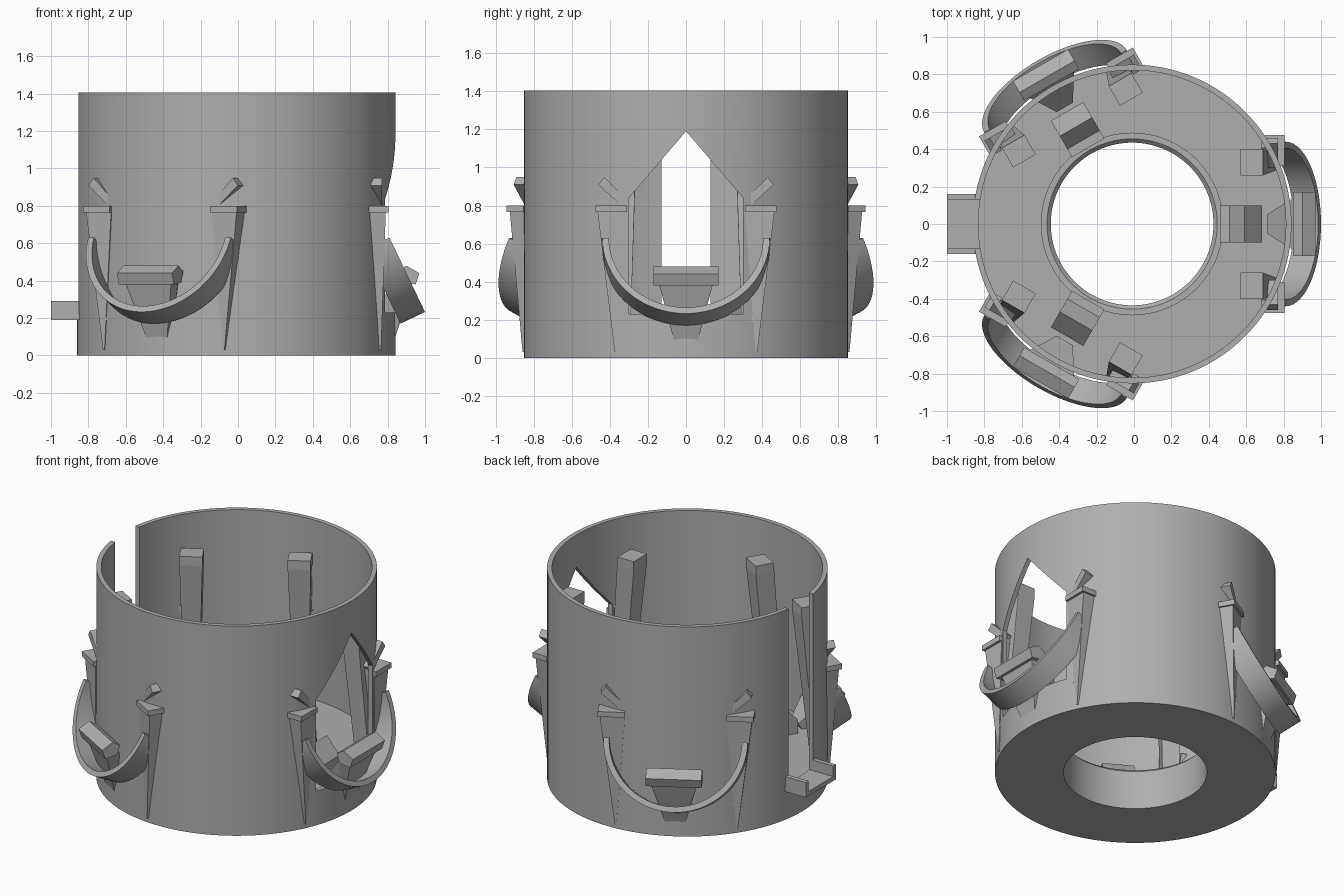
import bpy, bmesh, math
from mathutils import Matrix, Vector

cube = bpy.data.objects.get("Cube")
if cube:
    bpy.data.objects.remove(cube, do_unlink=True)

grey = bpy.data.materials.new("plain_grey")
grey.use_nodes = True
GREY = (0.43, 0.43, 0.43, 1)
grey.diffuse_color = GREY
grey.node_tree.nodes["Principled BSDF"].inputs["Base Color"].default_value = GREY

CENTRE = Matrix.Translation((-0.01, 0, 0))


def finish(name, bm, turn=0, smooth=False):
    """Turn the mesh about the drum axis and make an object of it."""
    bm.transform(CENTRE @ Matrix.Rotation(math.radians(turn), 4, 'Z'))
    bmesh.ops.recalc_face_normals(bm, faces=bm.faces)
    mesh = bpy.data.meshes.new(name)
    bm.to_mesh(mesh)
    bm.free()
    mesh.materials.append(grey)
    ob = bpy.data.objects.new(name, mesh)
    bpy.context.collection.objects.link(ob)
    if smooth:
        smooth_object(ob)
    return ob


def activate(ob):
    bpy.ops.object.select_all(action='DESELECT')
    ob.select_set(True)
    bpy.context.view_layer.objects.active = ob


def smooth_object(ob):
    activate(ob)
    bpy.ops.object.shade_smooth_by_angle(angle=math.radians(30))


def hull(name, points, turn=0, side=1):
    bm = bmesh.new()
    for x, y, z in points:
        bm.verts.new((x, y * side, z))
    bmesh.ops.convex_hull(bm, input=bm.verts)
    return finish(name, bm, turn)


def block(x0, x1, y0, y1, z):
    """Four corners of a level rectangle."""
    return [(x, y, z) for x in (x0, x1) for y in (y0, y1)]


def prism(name, outline, half_width, turn=0):
    """Extrude an x,z outline across y."""
    bm = bmesh.new()
    face = bm.faces.new([bm.verts.new((x, -half_width, z)) for x, z in outline])
    new = bmesh.ops.extrude_face_region(bm, geom=[face])["geom"]
    bmesh.ops.translate(bm, vec=(0, 2 * half_width, 0),
                        verts=[v for v in new if isinstance(v, bmesh.types.BMVert)])
    return finish(name, bm, turn)


def loop_mesh(rings, closed):
    """Skin a list of cross-section loops."""
    bm = bmesh.new()
    rows = [[bm.verts.new(p) for p in ring] for ring in rings]
    count, n = len(rows), len(rows[0])
    for i in range(count if closed else count - 1):
        a, b = rows[i], rows[(i + 1) % count]
        for j in range(n):
            k = (j + 1) % n
            bm.faces.new((a[j], a[k], b[k], b[j]))
    if not closed:
        bm.faces.new(rows[0])
        bm.faces.new(rows[-1])
    return bm


# Drum: wall, floor, raised collar and central hole in one turned profile
profile = [(0.435, 0), (0.852, 0), (0.852, 1.405), (0.822, 1.405),
           (0.822, 0.2), (0.488, 0.2), (0.488, 0.28), (0.455, 0.28), (0.435, 0.26)]
STEPS = 128
rings = []
for i in range(STEPS):
    t = math.tau * i / STEPS
    rings.append([(r * math.cos(t), r * math.sin(t), z) for r, z in profile])
drum = finish("drum", loop_mesh(rings, True))

# Cutters: three pointed windows and one tall slot
cutters = []
for turn in (0, 120, 240):
    window = [(0, 1.19), (0.3, 0.84), (0.3, 0.23), (-0.3, 0.23), (-0.3, 0.84)]
    cutters.append(hull("window_cutter", [(x, y, z) for x in (0.7, 1.2) for y, z in window], turn))
cutters.append(hull("slot_cutter", block(-1.2, -0.7, -0.13, 0.13, 0.22)
                    + block(-1.2, -0.7, -0.13, 0.13, 1.6)))
for cutter in cutters:
    activate(drum)
    mod = drum.modifiers.new("opening", 'BOOLEAN')
    mod.operation = 'DIFFERENCE'
    mod.solver = 'EXACT'
    mod.object = cutter
    bpy.ops.object.modifier_apply(modifier=mod.name)
for cutter in cutters:
    bpy.data.objects.remove(cutter, do_unlink=True)
smooth_object(drum)

# Tray below the slot
hull("tray_floor", block(-0.99, -0.83, -0.16, 0.16, 0.19) + block(-0.99, -0.83, -0.16, 0.16, 0.22))
for side in (1, -1):
    hull("tray_side", block(-0.99, -0.84, 0.13, 0.16, 0.19)
         + block(-0.99, -0.84, 0.13, 0.16, 0.29), side=side)

# Tilted half-round guard: its frame and radii
axis = Vector((0.9, 0, 0.43)).normalized()
down = Vector((0.43, 0, -0.9)).normalized()
across = Vector((0, 1, 0))
hub = Vector((0.82, 0, 0.63))
section = [(0.44, 0), (0.405, 0), (0.405, -0.145), (0.44, -0.145)]

for turn in (0, 120, 240):
    arcs = []
    for i in range(41):
        t = math.pi * i / 40
        spoke = across * math.cos(t) + down * math.sin(t)
        arcs.append([hub + spoke * r + axis * s for r, s in section])
    finish("guard_band", loop_mesh(arcs, False), turn, smooth=True)

    # Bar resting in the guard, with its flared support
    prism("guard_bar", [(0.86, 0.45), (0.91, 0.48), (0.98, 0.44), (0.96, 0.38), (0.88, 0.39)],
          0.17, turn)
    hull("bar_support", block(0.88, 0.95, -0.15, 0.15, 0.42) + block(0.72, 0.73, -0.05, 0.05, 0.24)
         + block(0.8, 0.9, -0.09, 0.09, 0.25) + block(0.8, 0.845, -0.06, 0.06, 0.08), turn)

    # Ridged block between the collar and the window
    prism("ridge_block", [(0.47, 0.1), (0.47, 0.29), (0.52, 0.29), (0.6, 0.4),
                          (0.695, 0.29), (0.695, 0.1)], 0.1, turn)

    for side in (1, -1):
        # Outer bracket tapering to a point, with a cap and a raised clip
        hull("outer_bracket", block(0.71, 0.8, 0.31, 0.465, 0.77)
             + block(0.76, 0.775, 0.365, 0.375, 0.03), turn, side)
        hull("bracket_cap", block(0.71, 0.815, 0.31, 0.475, 0.765)
             + block(0.71, 0.815, 0.31, 0.475, 0.8), turn, side)
        hull("bracket_clip", [(x, y, z) for x in (0.72, 0.78) for y, z in
                              ((0.3, 0.82), (0.33, 0.79), (0.46, 0.91), (0.43, 0.95))], turn, side)
        # Inner post leaning in towards the top
        hull("inner_post", block(0.58, 0.7, 0.26, 0.4, 1.19)
             + block(0.58, 0.7, 0.26, 0.4, 1.13)
             + block(0.68, 0.78, 0.29, 0.38, 0.19), turn, side)
